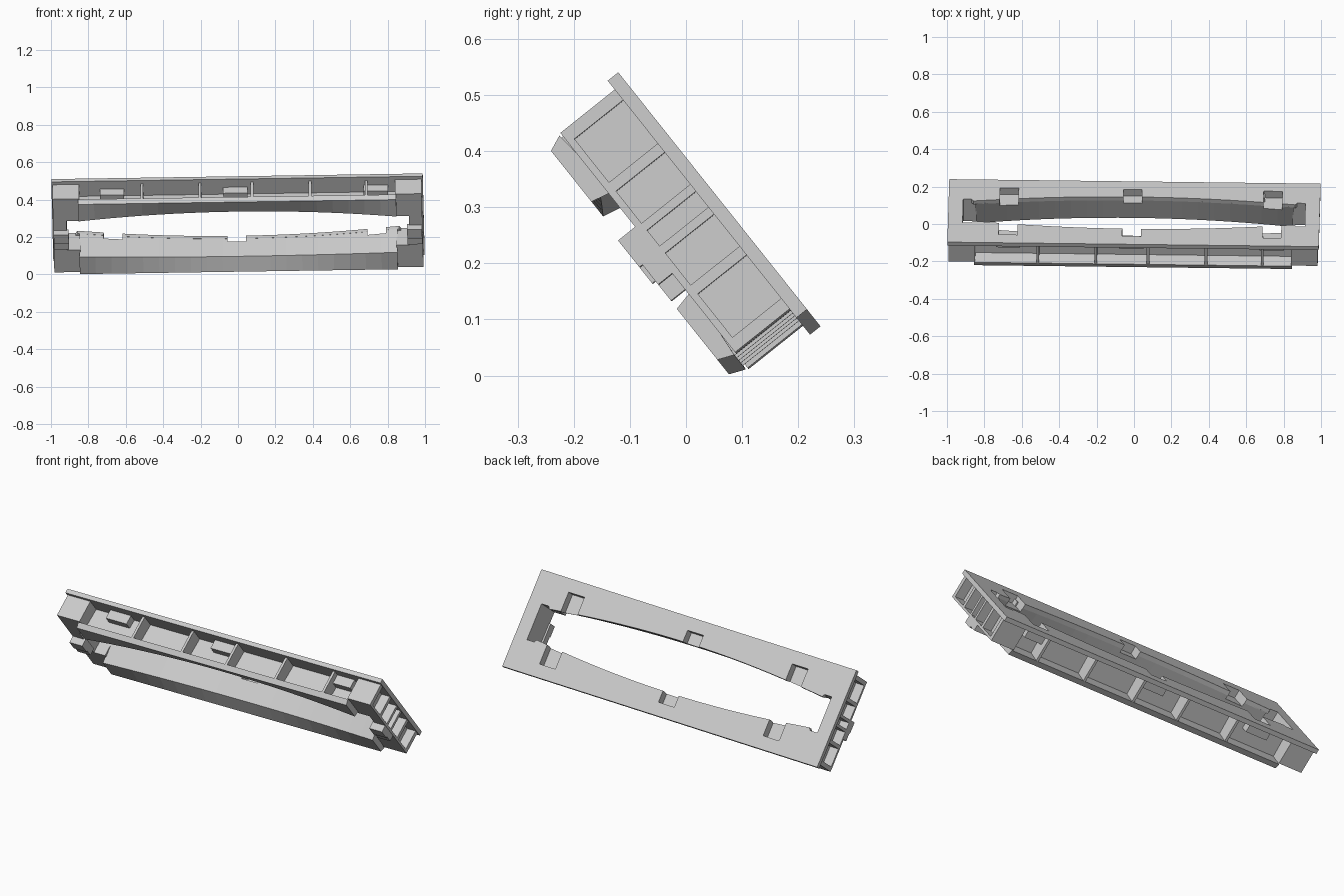
import bpy
import bmesh
from math import radians
from mathutils import Matrix

if "Cube" in bpy.data.objects:
    bpy.data.objects.remove(bpy.data.objects["Cube"], do_unlink=True)

grey = bpy.data.materials.new("plain grey")
grey.use_nodes = True
grey.diffuse_color = (0.6, 0.6, 0.6, 1)
grey.node_tree.nodes["Principled BSDF"].inputs["Base Color"].default_value = (0.6, 0.6, 0.6, 1)

# The frame is built flat (back face at z = 0, depth downwards), then leaned back
LEAN = (Matrix.Translation((0, 0.0595, 0.314))
        @ Matrix.Rotation(radians(-51.46), 4, 'X')
        @ Matrix.Rotation(-0.0195, 4, 'Z'))

HALF_X, HALF_Y = 0.993, 0.27
PLATE = 0.024
NOTCHES = (-0.67, -0.01, 0.74)
RIBS = (-0.51, -0.2, 0.08, 0.39, 0.69)


def finish(name, bm):
    bmesh.ops.recalc_face_normals(bm, faces=bm.faces)
    mesh = bpy.data.meshes.new(name)
    bm.to_mesh(mesh)
    bm.free()
    mesh.materials.append(grey)
    obj = bpy.data.objects.new(name, mesh)
    obj.matrix_world = LEAN
    bpy.context.collection.objects.link(obj)
    return obj


def boxes(name, ranges):
    """Boxes given as (x0, x1, y0, y1, depth0, depth1)."""
    bm = bmesh.new()
    for x0, x1, y0, y1, d0, d1 in ranges:
        place = (Matrix.Translation(((x0 + x1) / 2, (y0 + y1) / 2, -(d0 + d1) / 2))
                 @ Matrix.Diagonal((abs(x1 - x0), abs(y1 - y0), abs(d1 - d0), 1)))
        bmesh.ops.create_cube(bm, size=1, matrix=place)
    return finish(name, bm)


def cut(targets, cutter):
    for obj in targets:
        mod = obj.modifiers.new("cut", 'BOOLEAN')
        mod.operation = 'DIFFERENCE'
        mod.solver = 'EXACT'
        mod.object = cutter
        bpy.context.view_layer.objects.active = obj
        bpy.ops.object.modifier_apply(modifier=mod.name)
    bpy.data.objects.remove(cutter, do_unlink=True)


def opening(x):
    """Half height of the bowed opening."""
    return 0.137 - 0.051 * min(abs(x) / 0.85, 1) ** 2


# Back plate with its bowed opening
def back_plate():
    bm = bmesh.new()
    steps = [i / 10 * 0.86 for i in range(-10, 11)]
    upper = [(-0.915, 0.1), (-0.87, 0.1)] + [(x, opening(x)) for x in steps] + [(0.87, 0.1), (0.915, 0.1)]
    faces = []
    xs = [-HALF_X] + [p[0] for p in upper] + [HALF_X]
    for s in (-1, 1):
        inner = [bm.verts.new((x, s * y, 0)) for x, y in upper]
        outer = [bm.verts.new((x, s * HALF_Y, 0)) for x in xs[1:-1]]
        for i in range(len(inner) - 1):
            faces.append(bm.faces.new((inner[i], inner[i + 1], outer[i + 1], outer[i])))
        if s < 0:
            low = (inner, outer)
    for k, end in ((0, -HALF_X), (-1, HALF_X)):
        levels = [low[1][k], low[0][k], inner[k], outer[k]]
        edge = [bm.verts.new((end, v.co.y, 0)) for v in levels]
        for i in range(3):
            faces.append(bm.faces.new((levels[i], levels[i + 1], edge[i + 1], edge[i])))
    bmesh.ops.recalc_face_normals(bm, faces=faces)
    top = bmesh.ops.extrude_face_region(bm, geom=faces, use_keep_orig=True)
    moved = [g for g in top["geom"] if isinstance(g, bmesh.types.BMVert)]
    bmesh.ops.translate(bm, verts=moved, vec=(0, 0, -PLATE))
    bmesh.ops.dissolve_limit(bm, angle_limit=0.01, verts=bm.verts, edges=bm.edges)
    return finish("back_plate", bm)


# Long channel-shaped rail, open to the outside
def rail(name, side):
    bm = bmesh.new()
    rings = []
    for i in range(-10, 11):
        x = i / 10 * 0.85
        t = (x / 0.85) ** 2
        front_y, front_d = 0.153 - 0.031 * t, 0.156 + 0.025 * t
        profile = [(opening(x), 0.02), (front_y, front_d), (0.238, 0.181), (0.25, 0.152),
                   (0.175, 0.145), (0.168, 0.02)]
        rings.append([bm.verts.new((x, side * y, -d)) for y, d in profile])
    for a, b in zip(rings, rings[1:]):
        for k in range(len(a)):
            n = (k + 1) % len(a)
            bm.faces.new((a[k], a[n], b[n], b[k]))
    bm.faces.new(rings[0])
    bm.faces.new(rings[-1])
    return finish(name, bm)


plate = back_plate()
rails = [rail("lower_rail", 1), rail("upper_rail", -1)]

# Notch housings inside the channels, and the notches through them
housings = boxes("notch_housings", [(x - 0.065, x + 0.065, s * 0.155, s * 0.215, 0.02, 0.075)
                                    for x in NOTCHES for s in (-1, 1)])
notch = boxes("notch_cutter", [(x - 0.05, x + 0.05, s * 0.09, s * 0.2, -0.02, 0.045)
                               for x in NOTCHES for s in (-1, 1)])
cut([plate, housings] + rails, notch)

# Ribs dividing each channel
boxes("channel_ribs", [(x - 0.007, x + 0.007, s * 0.165, s * 0.248, 0.02, 0.153)
                       for x in RIBS for s in (-1, 1)])

# End bars with five pockets each
POCKETS = ((-0.226, -0.127), (-0.107, -0.034), (-0.018, 0.018), (0.034, 0.107), (0.127, 0.226))
for s, label in ((1, "left"), (-1, "right")):
    bar = boxes(label + "_end_bar", [(s * 0.915, s * 0.987, -0.25, 0.25, 0.02, 0.148)])
    pocket = boxes("pocket_cutter", [(s * 0.935, s * 1.1, a, b, PLATE, 0.135) for a, b in POCKETS])
    cut([bar], pocket)
    # Solid corners joining bar and rails
    boxes(label + "_corners", [(s * 0.845, s * 0.916, t * 0.1, t * 0.25, 0.02, 0.148)
                               for t in (-1, 1)])
    # Stepped block on the front of the bar
    boxes(label + "_front_block", [(s * 0.905, s * 0.985, -0.036, 0.025, 0.14, 0.187),
                                   (s * 0.905, s * 0.985, 0.025, 0.07, 0.14, 0.18)])
